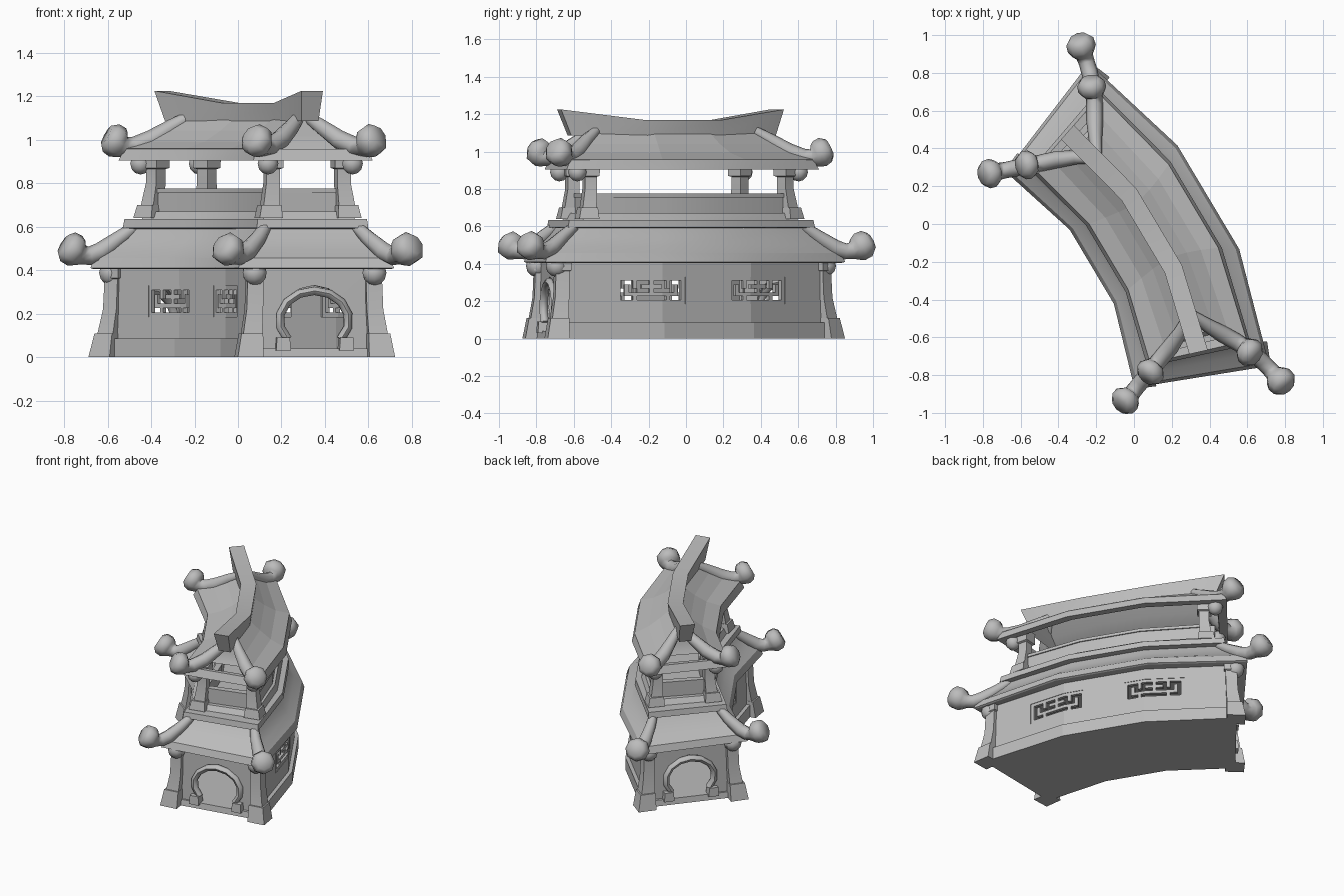
import bpy, bmesh, math
from mathutils import Vector

cube = bpy.data.objects.get("Cube")
if cube:
    bpy.data.objects.remove(cube, do_unlink=True)

stone = bpy.data.materials.new("plain grey")
stone.use_nodes = True
stone.diffuse_color = (0.5, 0.5, 0.5, 1)
stone.node_tree.nodes["Principled BSDF"].inputs["Base Color"].default_value = (0.5, 0.5, 0.5, 1)

# The corridor bends around this centre: u is degrees along it, v is distance across it
CX, CY, RADIUS, MIDDLE, TAPER = -1.53, -1.005, 1.9, 30.8, 0.07
WALL_END = 22
THIRDS = (-1, -1 / 3, 1 / 3, 1)
ENDS = [(su, sv) for su in (-1, 1) for sv in (-1, 1)]


def heading(u, v):
    return math.radians(MIDDLE + u * (1 - TAPER * v))


def place(u, v, z):
    a = heading(u, v)
    return Vector((CX + (RADIUS + v) * math.cos(a), CY + (RADIUS + v) * math.sin(a), z))


def place_flat(u, v, z):
    """Like place, but on the three straight stretches of the long walls."""
    s = 1.5 * (u / WALL_END + 1)
    k = max(0, min(2, int(s)))
    a, b = (place((i / 1.5 - 1) * WALL_END, v, z) for i in (k, k + 1))
    return a.lerp(b, s - k)


def finish(name, bm, thickness=0, smooth=22):
    bmesh.ops.recalc_face_normals(bm, faces=bm.faces)
    mesh = bpy.data.meshes.new(name)
    bm.to_mesh(mesh)
    bm.free()
    mesh.materials.append(stone)
    ob = bpy.data.objects.new(name, mesh)
    bpy.context.collection.objects.link(ob)
    if thickness:
        mod = ob.modifiers.new("thickness", "SOLIDIFY")
        mod.thickness, mod.offset = thickness, 0
        return
    bpy.ops.object.select_all(action="DESELECT")
    ob.select_set(True)
    bpy.context.view_layer.objects.active = ob
    bpy.ops.object.shade_smooth_by_angle(angle=math.radians(smooth))


def bridge(bm, rings):
    for a, b in zip(rings, rings[1:]):
        n = len(a)
        for i in range(n):
            j = (i + 1) % n
            bm.faces.new((a[i], a[j], b[j], b[i]))


def bent_loft(name, levels, lift=0, caps=True):
    """Stack of bent rectangles (half width, half length in degrees, height)."""
    bm = bmesh.new()
    rings = []
    for k, (w, length, z) in enumerate(levels):
        up = lift if k == len(levels) - 1 else 0
        pts = [(f, w) for f in THIRDS] + [(f, -w) for f in reversed(THIRDS)]
        rings.append([bm.verts.new(place(f * length, v, z + up * (abs(f) == 1))) for f, v in pts])
    bridge(bm, rings)
    for ring in (rings[0], rings[-1]) if caps else ():
        for i in range(3):
            bm.faces.new((ring[i], ring[i + 1], ring[6 - i], ring[7 - i]))
    finish(name, bm)


def roof_slope(name, levels, sv):
    """One concave roof side, open at its ends."""
    bm = bmesh.new()
    rows = [[bm.verts.new(place(f * u, sv * v, z)) for f in THIRDS] for v, u, z in levels]
    for a, b in zip(rows, rows[1:]):
        for i in range(3):
            bm.faces.new((a[i], a[i + 1], b[i + 1], b[i]))
    finish(name, bm, .016)


def bent_grid(name, us, zs, v, keep, thickness):
    """Upright bent sheet keeping only the cells that pass the rule."""
    bm = bmesh.new()
    verts = [[bm.verts.new(place_flat(u, v, z)) for u in us] for z in zs]
    for r in range(len(zs) - 1):
        for c in range(len(us) - 1):
            if keep(r, c):
                bm.faces.new((verts[r][c], verts[r][c + 1], verts[r + 1][c + 1], verts[r + 1][c]))
    bmesh.ops.delete(bm, geom=[p for p in bm.verts if not p.link_faces], context="VERTS")
    finish(name, bm, thickness)


def column(name, u, v, levels):
    """Square post: (outward shift, half width, height) per level."""
    bm = bmesh.new()
    rings = []
    a = heading(u, v)
    radial = Vector((math.cos(a), math.sin(a), 0))
    along = Vector((-math.sin(a), math.cos(a), 0))
    su, sv = math.copysign(1, u), math.copysign(1, v)
    for out, h, z in levels:
        c = place(u, v, z) + out * (radial * sv + along * su)
        rings.append([bm.verts.new(c + radial * h * p + along * h * q)
                      for p, q in ((-1, -1), (1, -1), (1, 1), (-1, 1))])
    bridge(bm, rings)
    bm.faces.new(rings[0])
    bm.faces.new(rings[-1])
    finish(name, bm)


def tube(name, path, radii, sides=8, normal=None):
    """Round sweep; a flat path can give its plane normal to keep a steady frame."""
    bm = bmesh.new()
    rings = []
    for i, p in enumerate(path):
        t = (path[min(i + 1, len(path) - 1)] - path[max(i - 1, 0)]).normalized()
        side = normal or t.cross(Vector((0, 0, 1))).normalized()
        up = side.cross(t).normalized()
        turns = [2 * math.pi * k / sides for k in range(sides)]
        rings.append([bm.verts.new(p + radii[i] * (side * math.cos(a) + up * math.sin(a)))
                      for a in turns])
    bridge(bm, rings)
    bm.faces.new(rings[0])
    bm.faces.new(rings[-1])
    finish(name, bm, smooth=60)


# Floor, lower roof, ledge and parapet
bent_loft("floor", [(.315, 23.2, 0), (.31, 23, .04)])
bent_loft("lower_roof", [(.35, 24.6, .405), (.362, 25, .41), (.345, 24.5, .457), (.295, 22.8, .495),
                         (.25, 21.2, .545), (.22, 20, .60)])
bent_loft("ledge", [(.235, 20.3, .59), (.262, 21.2, .595), (.257, 21, .635)])
bent_loft("ledge_step", [(.22, 18.8, .63), (.20, 18, .67)])
bent_loft("parapet", [(.182, 17.1, .66), (.182, 17.1, .755), (.19, 17.3, .755), (.19, 17.3, .775),
                      (.15, 16, .775), (.15, 16, .672)])

# Upper roof: eave frame, two slopes, recessed gables and ridge
bent_loft("upper_eave", [(.225, 19.6, .95), (.23, 19.8, .905), (.28, 21.5, .905),
                         (.262, 20.9, .957), (.225, 19.6, .95)], caps=False)
for sv in (-1, 1):
    roof_slope("upper_roof_slope", [(.26, 20.8, .951), (.17, 18.4, .985), (.095, 16.7, 1.035),
                                    (.015, 15.4, 1.10)], sv)
bent_loft("gables", [(.215, 16.8, .953), (.165, 16.5, .975), (.09, 16.2, 1.025), (.015, 15.8, 1.085)],
          caps=False)
bent_loft("ridge", [(.04, 19.2, 1.085), (.05, 20.9, 1.168)], lift=.057)

# Long walls with lattice windows
WIN_IN, WIN_OUT, WIN_LOW, WIN_HIGH = 3.6, 14.2, .185, .33
BEND = WALL_END / 3
LATTICE = ["#################",
           "#...#...#...#...#",
           "#.#.#.#####.#.#.#",
           "#.#.....#.....#.#",
           "#.#############.#",
           "#...#.......#...#",
           "#################"]
wall_us = [-WALL_END, -WIN_OUT, -BEND, -WIN_IN, WIN_IN, BEND, WIN_OUT, WALL_END]
for label, sv in (("outer", 1), ("inner", -1)):
    bent_grid(label + "_wall", wall_us, [.02, WIN_LOW, WIN_HIGH, .42], sv * .28,
              lambda r, c: r != 1 or c in (0, 3, 6), .035)
    bent_grid(label + "_plinth", [-WALL_END, -BEND, BEND, WALL_END], [0, .085], sv * .305,
              lambda r, c: True, .035)
    for su in (-1, 1):
        cols, rows = len(LATTICE[0]), len(LATTICE)
        us = [su * (WIN_IN + (WIN_OUT - WIN_IN) * i / cols) for i in range(cols + 1)]
        zs = [WIN_HIGH + (WIN_LOW - WIN_HIGH) * i / rows for i in range(rows + 1)]
        bent_grid(label + "_window_lattice", us, zs, sv * .283,
                  lambda r, c: LATTICE[r][c] == "#", .022)

# End walls with a round gateway, its trim and the trim's foot blocks
GATE_Z, GATE_R, HALF, TOP = .17, .16, .285, .25
half_angles = [-40, -31, -15, 0, 20, 41.5, 65]
angles = half_angles + [90] + [180 - a for a in reversed(half_angles)]
for su in (-1, 1):
    bm = bmesh.new()
    pairs = []
    for deg in angles:
        c, s = math.cos(math.radians(deg)), math.sin(math.radians(deg))
        reach = HALF / max(abs(c), 1e-4)
        if s:
            reach = min(reach, TOP / s if s > 0 else GATE_Z / -s)
        pairs.append([bm.verts.new(place(su * 22, c * d, GATE_Z + s * d)) for d in (GATE_R, reach)])
    for p, q in zip(pairs, pairs[1:]):
        bm.faces.new((p[0], q[0], q[1], p[1]))
    finish("gateway_wall", bm, .03)
    ring = [math.radians(-40 + 260 * i / 10) for i in range(11)]
    path = [place(su * 22.5, .162 * math.cos(a), GATE_Z + .135 * math.sin(a)) for a in ring]
    a = heading(su * 22.5, 0)
    tube("arch_trim", path, [.022] * len(path), 6, Vector((-math.sin(a), math.cos(a), 0)))
    for sv in (-1, 1):
        column("arch_foot", su * 22.6, sv * .148, [(0, .034, .03), (0, .03, .09)])

# Corner columns, hanging knobs and curling roof horns
LOWER_COLUMN = [(.02, .06, 0), (.01, .05, .11), (.006, .044, .11), (-.006, .038, .22),
                (-.01, .037, .36), (-.01, .046, .365), (-.01, .048, .43)]
UPPER_COLUMN = [(.012, .055, .64), (.008, .046, .70), (.004, .038, .70), (-.006, .032, .80),
                (-.006, .032, .865), (-.006, .045, .87), (-.006, .046, .945)]
LOWER_HORN = [(20, .215, .60, .028), (22, .26, .545, .036), (24, .32, .485, .044),
              (25.2, .355, .466, .043), (26, .377, .470, .045), (26.5, .39, .480, .064),
              (27, .405, .490, .077), (27.8, .43, .508, .075), (28.3, .445, .52, .05)]
UPPER_HORN = [(15, .015, 1.11, .026), (17, .07, 1.06, .036), (19, .14, 1.0, .045),
              (20.5, .20, .97, .045), (21.3, .23, .968, .044), (21.8, .245, .976, .062),
              (22.3, .26, .988, .076), (23, .28, 1.008, .074), (23.5, .297, 1.02, .05)]


def horn(name, points, su, sv):
    tube(name, [place(su * u, sv * v, z) for u, v, z, r in points], [p[3] for p in points])


def knob(name, u, v, z, r):
    bm = bmesh.new()
    bmesh.ops.create_uvsphere(bm, u_segments=10, v_segments=6, radius=r)
    bmesh.ops.translate(bm, verts=bm.verts, vec=place(u, v, z))
    finish(name, bm, smooth=50)


for su, sv in ENDS:
    column("lower_column", su * 22.5, sv * .287, LOWER_COLUMN)
    column("upper_column", su * 17.5, sv * .175, UPPER_COLUMN)
    knob("lower_knob", su * 23, sv * .28, .388, .058)
    knob("upper_knob", su * 19.4, sv * .2, .89, .05)
    horn("lower_horn", LOWER_HORN, su, sv)
    horn("upper_horn", UPPER_HORN, su, sv)
